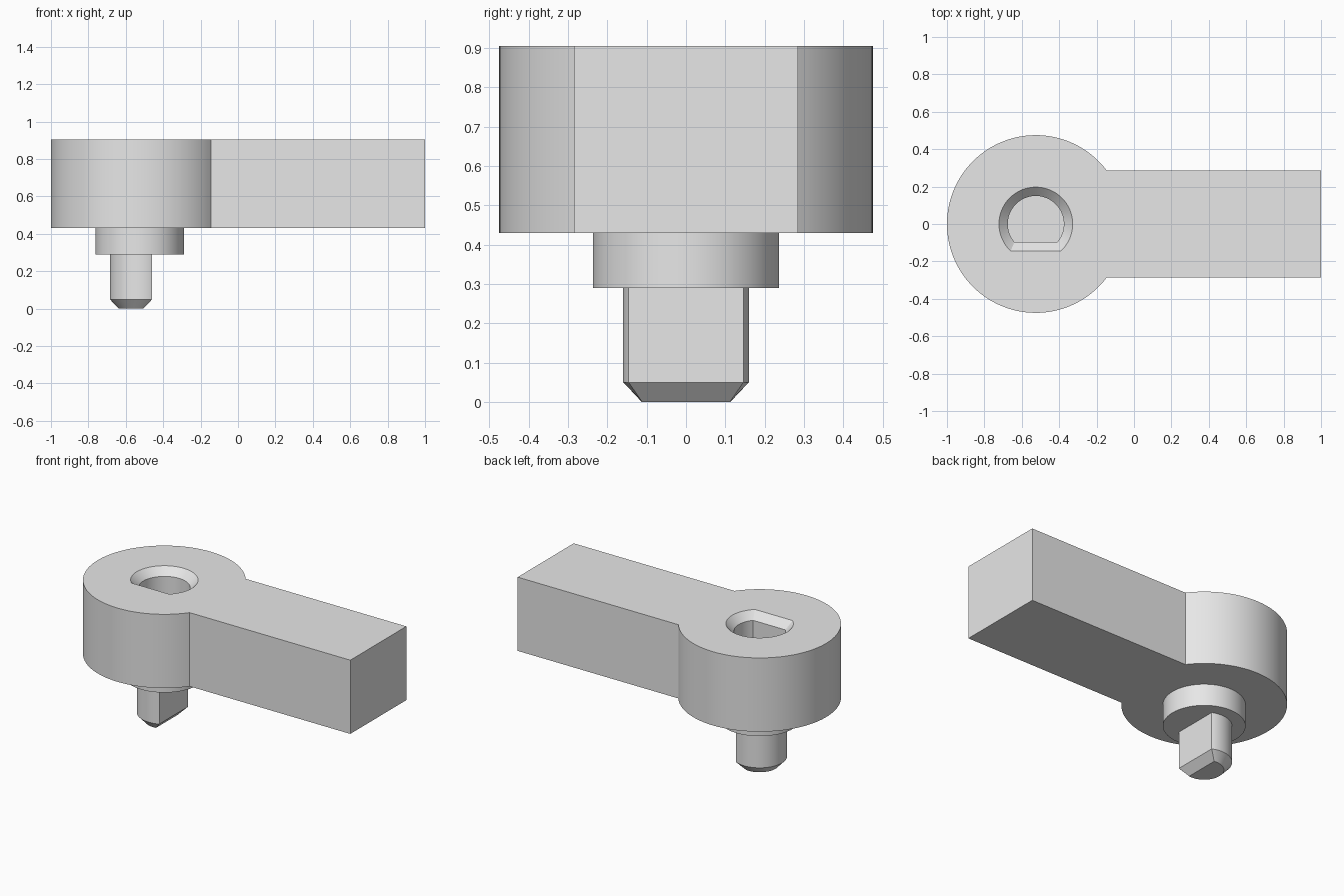
import bpy, bmesh, math

cube = bpy.data.objects.get("Cube")
if cube:
    bpy.data.objects.remove(cube, do_unlink=True)

HUB_X = -0.525
BASE, TOP = 0.43, 0.905

grey = bpy.data.materials.new("light_grey")
grey.use_nodes = True
grey.diffuse_color = (0.8, 0.8, 0.8, 1)
grey.node_tree.nodes["Principled BSDF"].inputs["Base Color"].default_value = (0.8, 0.8, 0.8, 1)


def arc(radius, start, end, count):
    """Points on an arc around the hub axis."""
    angles = [start + (end - start) * i / count for i in range(count + 1)]
    return [(HUB_X + radius * math.cos(a), radius * math.sin(a)) for a in angles]


def d_shape(radius, flat, facing):
    """Circle with one side cut flat, at a distance from the axis."""
    half = math.acos(flat / radius)
    return arc(radius, facing + half, facing + math.tau - half, 64)


def loft(name, sections):
    """Solid through (height, outline) sections, listed upward."""
    bm = bmesh.new()
    rings = [[bm.verts.new((x, y, z)) for x, y in outline] for z, outline in sections]
    for low, high in zip(rings, rings[1:]):
        for i in range(len(low)):
            j = (i + 1) % len(low)
            bm.faces.new((low[i], low[j], high[j], high[i]))
    bm.faces.new(rings[0][::-1])
    bm.faces.new(rings[-1])
    bmesh.ops.recalc_face_normals(bm, faces=bm.faces)
    mesh = bpy.data.meshes.new(name)
    bm.to_mesh(mesh)
    bm.free()
    mesh.materials.append(grey)
    obj = bpy.data.objects.new(name, mesh)
    bpy.context.collection.objects.link(obj)
    return obj


# Round hub and straight arm as one outline
arm = 0.285
neck = math.asin(arm / 0.475)
outline = arc(0.475, neck, math.tau - neck, 96) + [(1, -arm), (1, arm)]
body = loft("lever_body", [(BASE, outline), (TOP, outline)])

# Blind socket with a flat towards the front and a chamfered mouth
front = -math.pi / 2
bore = d_shape(0.15, 0.097, front)
cutter = loft("socket_cutter", [
    (0.6, bore),
    (TOP - 0.047, bore),
    (TOP, d_shape(0.197, 0.144, front)),
    (TOP + 0.05, d_shape(0.197, 0.144, front)),
])
cutter.hide_render = True
cut = body.modifiers.new("socket", "BOOLEAN")
cut.object = cutter
cut.operation = "DIFFERENCE"
cut.solver = "EXACT"
bpy.context.view_layer.objects.active = body
bpy.ops.object.modifier_apply(modifier=cut.name)
bpy.data.objects.remove(cutter, do_unlink=True)

# Collar beneath the hub
ring = arc(0.237, 0, math.tau, 64)[:-1]
collar = loft("collar", [(0.29, ring), (BASE, ring)])

# Peg with a flat towards the arm and a chamfered tip
shank = d_shape(0.16, 0.066, 0)
peg = loft("peg", [(0, d_shape(0.113, 0.019, 0)), (0.05, shank), (0.29, shank)])

# Smooth rounds, crisp edges
bpy.ops.object.select_all(action="DESELECT")
for obj in (body, collar, peg):
    obj.select_set(True)
bpy.context.view_layer.objects.active = body
bpy.ops.object.shade_smooth_by_angle(angle=math.radians(30))
